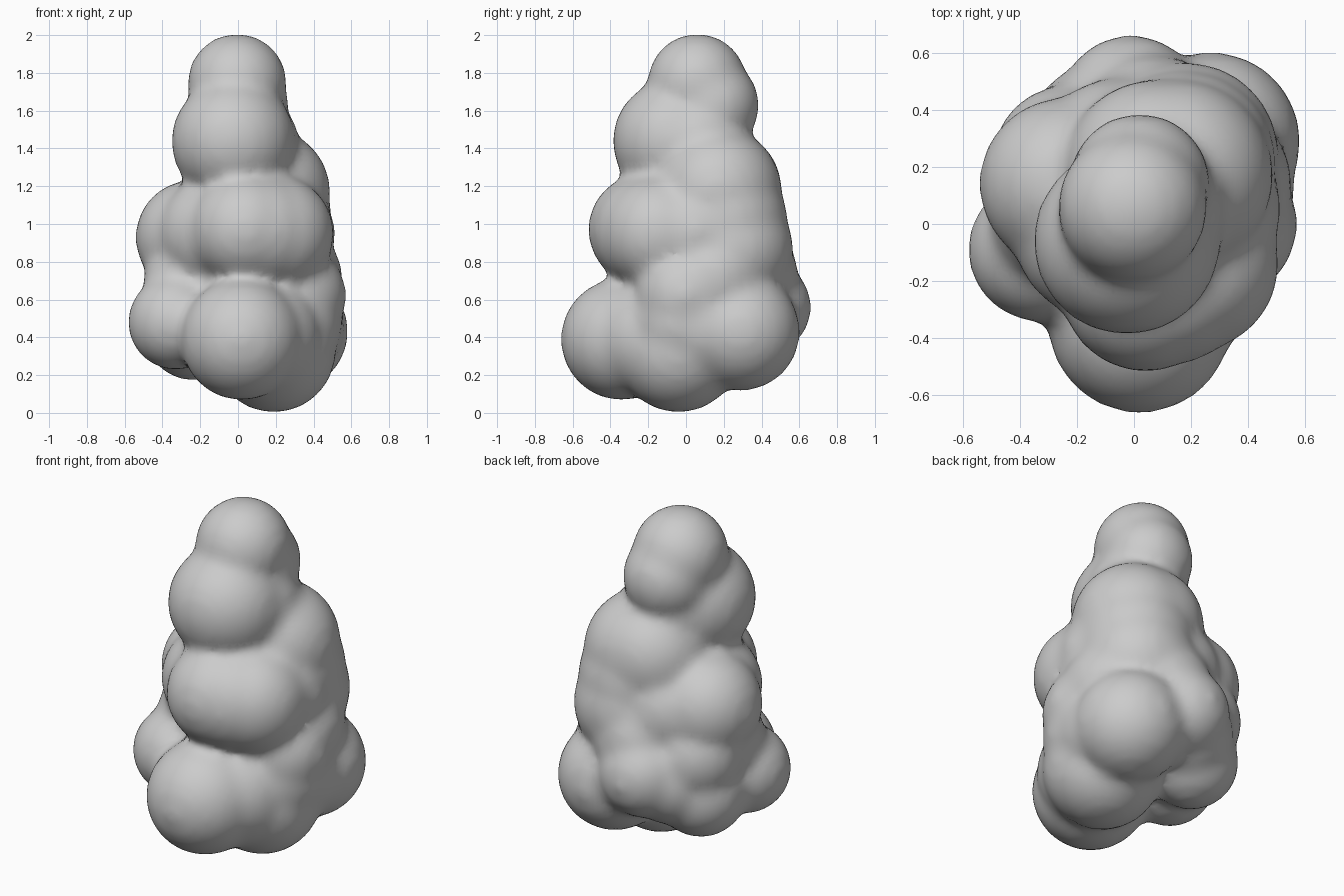
import bpy, bmesh
from mathutils import Matrix

# Lumps of the pile: x, y, z, radius
lumps = [
    (-0.005, 0.06, 1.745, 0.26),  # top
    (0.02, 0.14, 1.63, 0.245),    # back of the top
    (-0.025, -0.06, 1.44, 0.325), # upper front
    (0.15, 0.17, 1.17, 0.335),    # upper back
    (0.08, 0.18, 1.18, 0.325),    # upper back left
    (0.04, -0.22, 0.97, 0.295),   # middle front
    (0.20, -0.14, 0.95, 0.305),   # middle front right
    (-0.24, 0.14, 0.93, 0.30),    # middle left
    (0.18, 0.24, 0.87, 0.325),    # middle back right
    (0.30, 0.00, 0.62, 0.27),     # right side
    (0.02, 0.05, 0.65, 0.35),     # core
    (-0.33, -0.09, 0.48, 0.25),   # lower left
    (0.02, -0.34, 0.39, 0.32),    # lower front
    (0.19, -0.04, 0.33, 0.325),   # base
    (0.27, 0.29, 0.43, 0.31),     # lower right back
    (-0.01, 0.41, 0.56, 0.25),    # lower back
    (-0.24, 0.20, 0.43, 0.255),   # lower left back
]
# Fillers that bridge the creases between lumps
fillers = [
    (0.17, 0.21, 1.02, 0.325),
    (0.22, 0.05, 0.95, 0.29),
    (0.26, 0.14, 0.71, 0.29),
    (0.27, 0.12, 0.45, 0.29),
    (0.26, -0.01, 0.48, 0.29),
    (0.12, -0.18, 0.40, 0.32),
    (0.12, -0.19, 0.96, 0.30),
    (-0.23, 0.22, 0.67, 0.265),
    (0.07, 0.31, 0.73, 0.28),
    (-0.12, 0.31, 0.51, 0.25),
    (-0.05, 0.21, 0.90, 0.30),
    (-0.26, 0.03, 0.68, 0.24),
    (-0.12, -0.03, 0.95, 0.30),
    (0.04, 0.06, 1.42, 0.28),
]

bm = bmesh.new()
for x, y, z, r in lumps + fillers:
    bmesh.ops.create_icosphere(bm, subdivisions=4, radius=r + 0.004,
                               matrix=Matrix.Translation((x, y, z)))
mesh = bpy.data.meshes.new("lumpy_mound")
bm.to_mesh(mesh)
bm.free()
mound = bpy.data.objects.new("lumpy_mound", mesh)
bpy.context.collection.objects.link(mound)

# Fuse the lumps into one skin and soften the creases
remesh = mound.modifiers.new("fuse", 'REMESH')
remesh.mode = 'VOXEL'
remesh.voxel_size = 0.03
remesh.use_smooth_shade = True
soften = mound.modifiers.new("soften", 'SMOOTH')
soften.factor = 0.5
soften.iterations = 12
